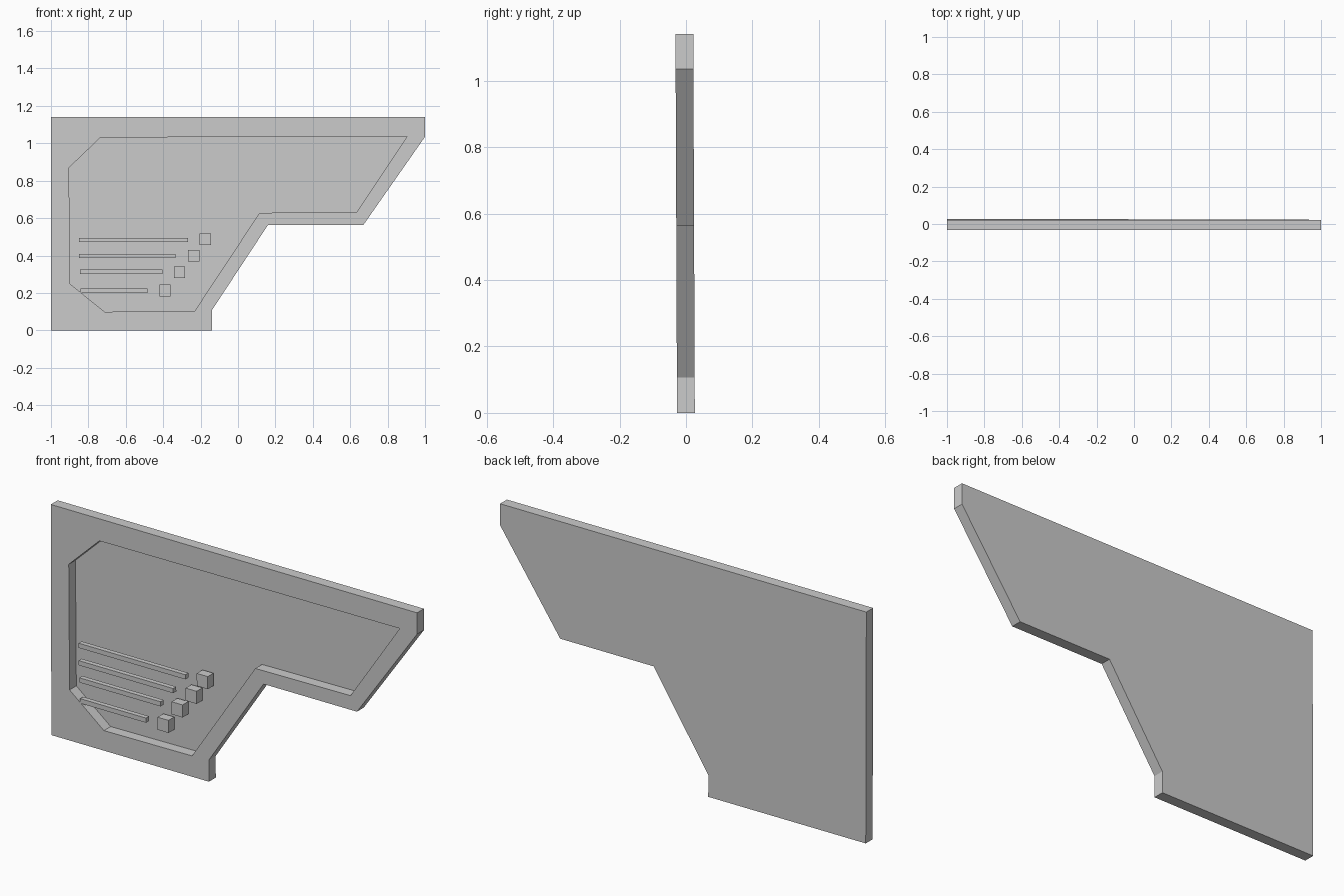
import bpy, bmesh

if "Cube" in bpy.data.objects:
    bpy.data.objects.remove(bpy.data.objects["Cube"])

LEAN = -0.004          # slight forward lean of the panel per unit height


def prism(name, pts, y0, y1):
    """Extrude an (x, z) outline from y0 to y1, following the panel's lean."""
    bm = bmesh.new()
    face = bm.faces.new([bm.verts.new((x, y0 + LEAN * z, z)) for x, z in pts])
    ext = bmesh.ops.extrude_face_region(bm, geom=[face])
    moved = [v for v in ext["geom"] if isinstance(v, bmesh.types.BMVert)]
    bmesh.ops.translate(bm, verts=moved, vec=(0, y1 - y0, 0))
    bmesh.ops.recalc_face_normals(bm, faces=bm.faces)
    mesh = bpy.data.meshes.new(name)
    bm.to_mesh(mesh)
    bm.free()
    obj = bpy.data.objects.new(name, mesh)
    bpy.context.collection.objects.link(obj)
    return obj


def box(name, x0, x1, z0, z1, y0, y1):
    return prism(name, [(x0, z0), (x1, z0), (x1, z1), (x0, z1)], y0, y1)


FRONT, BACK, FLOOR = -0.027, 0.0265, 0.0255

# Door panel outline
panel = prism("door_panel", [(-1, 0), (-0.14, 0), (-0.14, 0.107), (0.16, 0.563),
                             (0.67, 0.563), (1, 1.035), (1, 1.14), (-1, 1.14)],
              FRONT, BACK)

# Deep recess in the front, leaving a thin back skin
cutter = prism("recess_cutter", [(-0.9, 0.25), (-0.713, 0.099), (-0.232, 0.103),
                                 (0.115, 0.628), (0.635, 0.633), (0.905, 1.037),
                                 (-0.735, 1.031), (-0.903, 0.87)],
               FRONT - 0.1, FLOOR)
mod = panel.modifiers.new("recess", 'BOOLEAN')
mod.object = cutter
mod.operation = 'DIFFERENCE'
mod.solver = 'EXACT'
bpy.context.view_layer.objects.active = panel
panel.select_set(True)
bpy.ops.object.modifier_apply(modifier=mod.name)
bpy.data.objects.remove(cutter)

# Slats: left end, right end, centre height
for i, (x0, x1, z) in enumerate([(-0.85, -0.267, 0.483), (-0.85, -0.334, 0.397),
                                 (-0.846, -0.403, 0.313), (-0.842, -0.483, 0.211)]):
    box(f"slat_{i + 1}", x0, x1, z - 0.0115, z + 0.0115, FRONT, -0.003)

# Square buttons at the slat ends: centre x, centre height
for i, (x, z) in enumerate([(-0.175, 0.487), (-0.236, 0.398),
                            (-0.313, 0.31), (-0.39, 0.213)]):
    box(f"button_{i + 1}", x - 0.03, x + 0.03, z - 0.031, z + 0.031, FRONT, 0.018)
